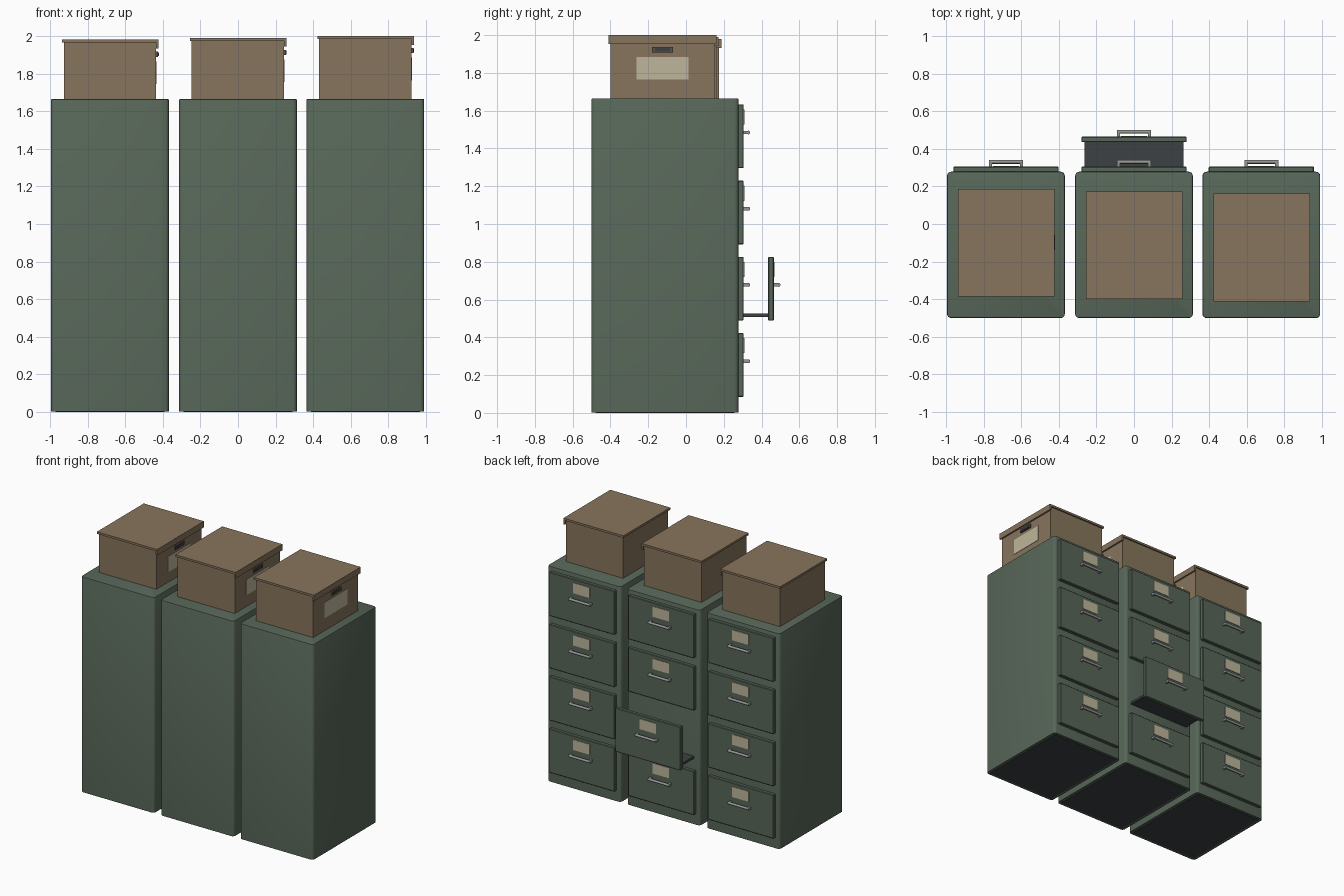
import bpy, bmesh, math
from mathutils import Vector

if "Cube" in bpy.data.objects:
    bpy.data.objects.remove(bpy.data.objects["Cube"])


def srgb(r, g, b):
    f = lambda c: c / 12.92 if c <= 0.04045 else ((c + 0.055) / 1.055) ** 2.4
    return tuple(f(v / 255) for v in (r, g, b)) + (1.0,)


def material(name, *rgb):
    m = bpy.data.materials.new(name)
    m.diffuse_color = srgb(*rgb)
    m.use_nodes = True
    m.node_tree.nodes["Principled BSDF"].inputs["Base Color"].default_value = m.diffuse_color
    return m


GREEN = material("cabinet green", 87, 102, 88)
DARK = material("dark interior", 60, 65, 68)
METAL = material("handle metal", 148, 151, 149)
CREAM = material("paper cream", 190, 182, 156)
BROWN = material("cardboard brown", 135, 117, 93)
TRIM = material("slot trim brown", 92, 80, 65)


def finish(bm, name, mat, smooth=False):
    bmesh.ops.recalc_face_normals(bm, faces=bm.faces[:])
    me = bpy.data.meshes.new(name)
    bm.to_mesh(me)
    bm.free()
    me.materials.append(mat)
    ob = bpy.data.objects.new(name, me)
    bpy.context.collection.objects.link(ob)
    if smooth:
        for p in me.polygons:
            p.use_smooth = True
        me.set_sharp_from_angle(angle=math.radians(35))
    return ob


def box_bm(lo, hi):
    lo, hi = Vector(lo), Vector(hi)
    bm = bmesh.new()
    bmesh.ops.create_cube(bm, size=1)
    for v in bm.verts:
        v.co = Vector((lo[i] + (v.co[i] + 0.5) * (hi[i] - lo[i]) for i in range(3)))
    return bm


def box(name, lo, hi, mat, bevel=0.0):
    bm = box_bm(lo, hi)
    if bevel:
        bmesh.ops.bevel(bm, geom=bm.edges[:], offset=bevel, segments=1, affect='EDGES')
    return finish(bm, name, mat)


def cabinet_body(cx):
    h = 1.665
    bm = box_bm((cx - 0.313, -0.5, 0.002), (cx + 0.313, 0.278, h))
    upright = [e for e in bm.edges if abs(e.verts[0].co.z - e.verts[1].co.z) > 0.5]
    bmesh.ops.bevel(bm, geom=upright, offset=0.022, segments=4, profile=0.5, affect='EDGES')
    rim = [e for e in bm.edges if all(v.co.z > h - 0.001 for v in e.verts)]
    bmesh.ops.bevel(bm, geom=rim, offset=0.006, segments=2, profile=0.5, affect='EDGES')
    finish(bm, "cabinet_body", GREEN, True)
    # dark underside plate
    box("cabinet_base", (cx - 0.29, -0.48, 0), (cx + 0.29, 0.258, 0.004), DARK)


def drawer(cx, z, pull=0.0):
    y = 0.305 + pull
    # front panel, label plate
    box("drawer_front", (cx - 0.28, y - 0.03, z - 0.169), (cx + 0.28, y, z + 0.169), GREEN, 0.004)
    box("drawer_label", (cx - 0.07, y - 0.002, z + 0.062), (cx + 0.07, y + 0.004, z + 0.142), CREAM)
    # handle: two posts and a round bar
    hz = z + 0.02
    for s in (-1, 1):
        px = cx + s * 0.082
        box("handle_post", (px - 0.008, y - 0.004, hz - 0.009), (px + 0.008, y + 0.03, hz + 0.009), METAL)
    bm = bmesh.new()
    bmesh.ops.create_cone(bm, cap_ends=True, segments=12, radius1=0.01, radius2=0.01, depth=0.18)
    for v in bm.verts:
        v.co = Vector((cx + v.co.z, y + 0.025 + v.co.x, hz + v.co.y))
    finish(bm, "handle_bar", METAL, True)
    # tray of a pulled-out drawer
    if pull:
        box("drawer_tray", (cx - 0.263, 0.27, z - 0.149), (cx + 0.263, y - 0.028, z - 0.131), DARK)


def storage_box(cx, cy, top):
    side = cx + 0.245
    box("box_body", (cx - 0.245, cy - 0.275, 1.663), (side, cy + 0.275, top - 0.012), BROWN)
    box("box_lid", (cx - 0.255, cy - 0.286, top - 0.016), (cx + 0.258, cy + 0.286, top), BROWN)
    # lid lip on the labelled end
    box("box_lid_lip", (cx + 0.246, cy - 0.286, top - 0.047), (cx + 0.259, cy + 0.286, top - 0.001), BROWN)
    # hand slot
    z = top - 0.078
    box("slot_trim", (side - 0.002, cy - 0.055, z - 0.014), (cx + 0.256, cy + 0.055, z + 0.014), TRIM)
    box("slot_opening", (side, cy - 0.04, z - 0.01), (cx + 0.26, cy + 0.04, z + 0.01), DARK)
    # paper label
    box("box_label", (side - 0.002, cy - 0.138, top - 0.236), (side + 0.003, cy + 0.138, top - 0.115), CREAM)


for i, cx in enumerate((-0.681, 0.0, 0.677)):
    cabinet_body(cx)
    for row in range(4):
        drawer(cx, 0.254 + 0.4035 * row, 0.16 if (i == 1 and row == 1) else 0.0)

for cx, cy, top in ((-0.681, -0.099, 1.98), (-0.001, -0.113, 1.99), (0.677, -0.125, 2.0)):
    storage_box(cx, cy, top)
